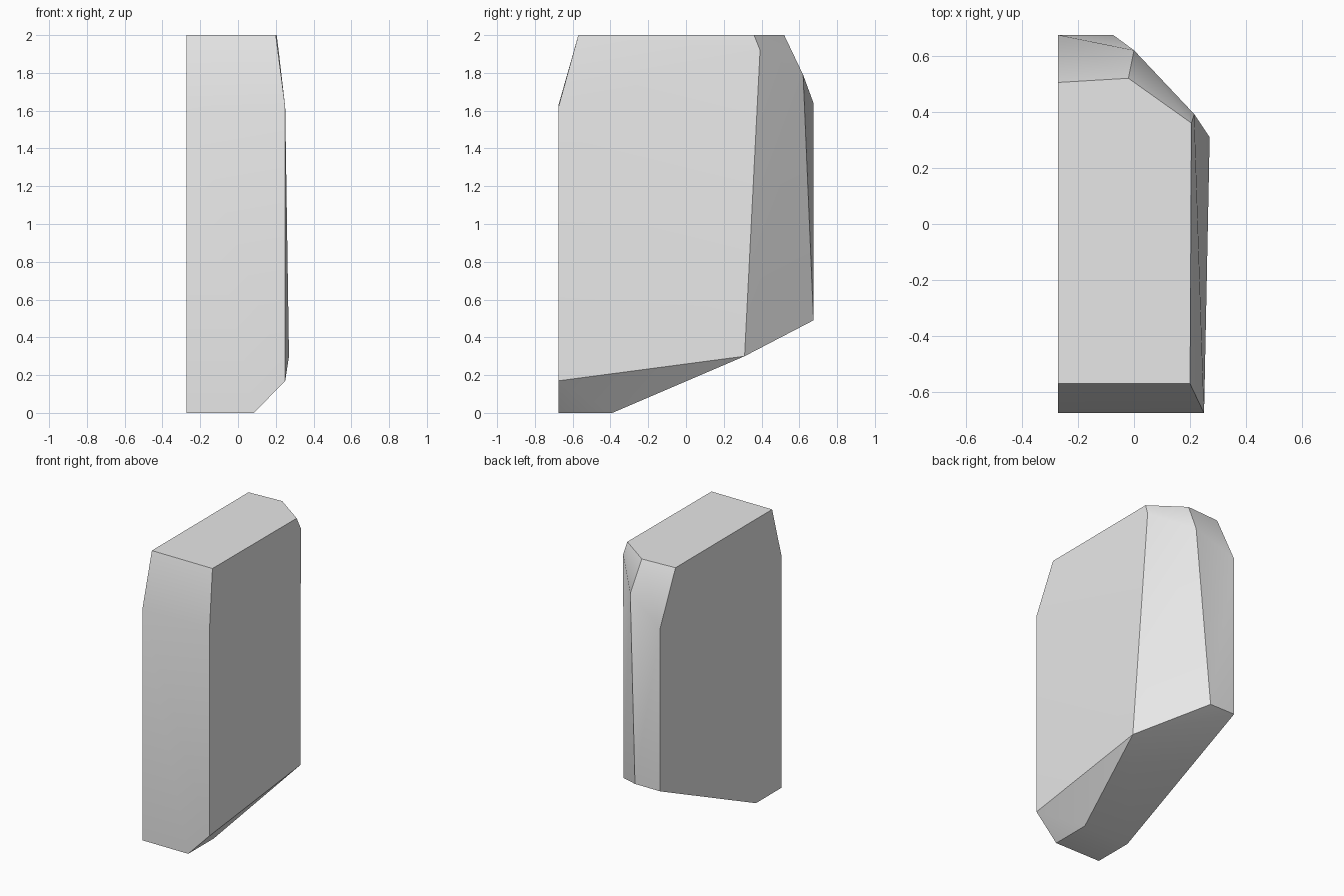
import bpy
import bmesh
from math import radians

cube = bpy.data.objects.get("Cube")
if cube:
    bpy.data.objects.remove(cube, do_unlink=True)

# Plain grey stone
stone = bpy.data.materials.new("grey_stone")
stone.use_nodes = True
grey = (0.8, 0.8, 0.8, 1.0)
stone.diffuse_color = grey
stone.node_tree.nodes["Principled BSDF"].inputs["Base Color"].default_value = grey

SIDE, FRONT, BACK, TOP = -0.272, -0.675, 0.675, 2.0

# Flat side profile (y, z)
flat_side = [(FRONT, 0), (-0.39, 0), (BACK, 0.49), (BACK, 1.64),
             (0.505, TOP), (-0.57, TOP), (FRONT, 1.63)]
corners = [(SIDE, y, z) for y, z in flat_side]

# Chamfered side: foot, front edge, crown, then the bevelled back corner
corners += [(0.085, FRONT, 0), (0.085, -0.39, 0)]
corners += [(0.25, FRONT, 0.17), (0.25, FRONT, 1.62)]
corners += [(0.2, -0.57, TOP), (0.205, 0.36, TOP), (-0.02, 0.52, TOP)]
corners += [(0.215, 0.392, 1.92), (0.0, 0.62, 1.79),
            (0.27, 0.31, 0.3), (-0.075, BACK, 0.49)]

# Cut block wrapped round the corners
bm = bmesh.new()
for corner in corners:
    bm.verts.new(corner)
bmesh.ops.convex_hull(bm, input=bm.verts[:])
bmesh.ops.dissolve_limit(bm, angle_limit=radians(1), verts=bm.verts[:], edges=bm.edges[:])
bmesh.ops.recalc_face_normals(bm, faces=bm.faces[:])
mesh = bpy.data.meshes.new("stone_slab")
bm.to_mesh(mesh)
bm.free()
mesh.materials.append(stone)

slab = bpy.data.objects.new("stone_slab", mesh)
bpy.context.collection.objects.link(slab)
bpy.ops.object.select_all(action='DESELECT')
slab.select_set(True)
bpy.context.view_layer.objects.active = slab
bpy.ops.object.shade_smooth_by_angle(angle=radians(30))
